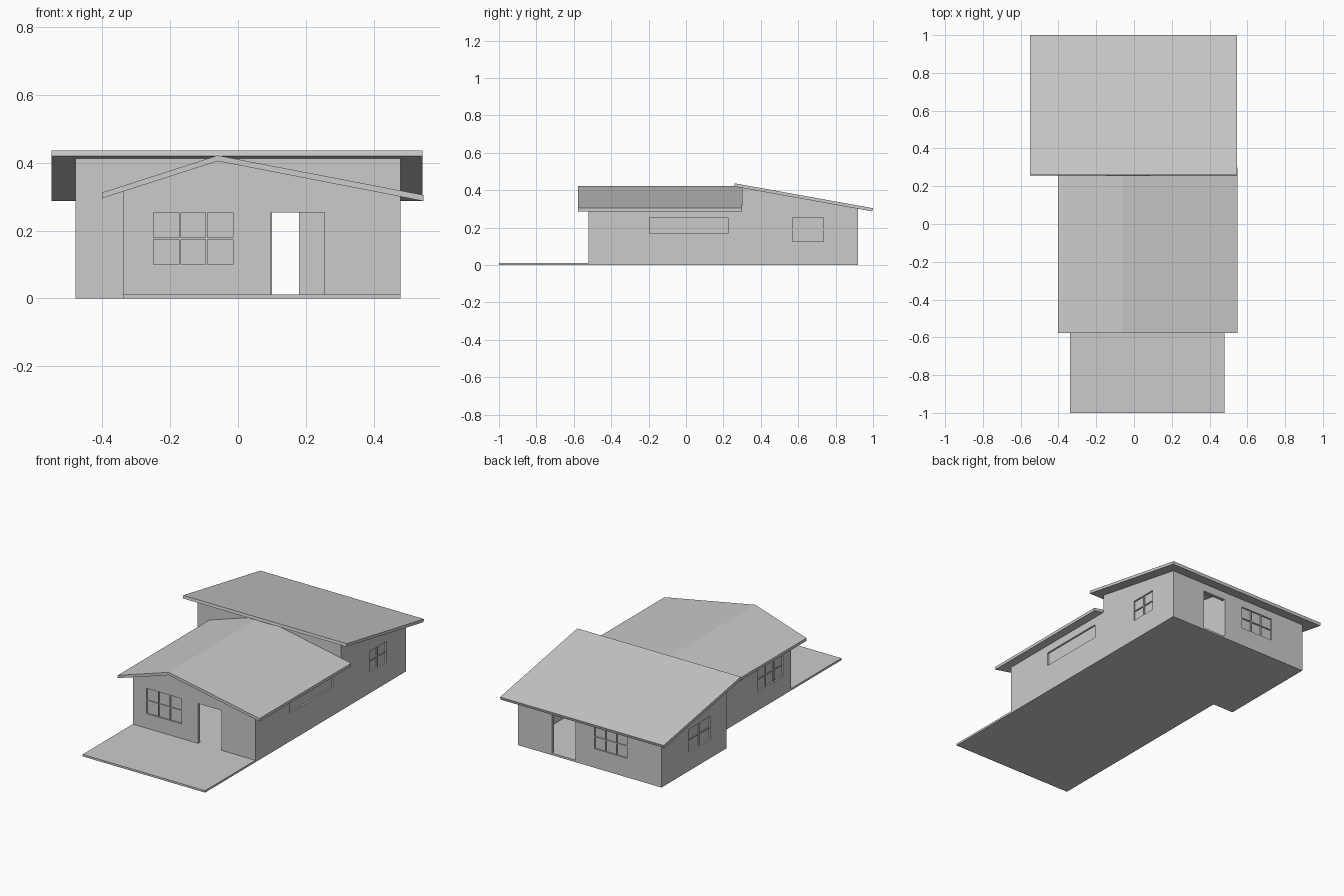
import bpy, bmesh
from mathutils import Vector

if "Cube" in bpy.data.objects:
    bpy.data.objects.remove(bpy.data.objects["Cube"])


def prism(name, profile, axis, a, b):
    """Extrude a 2D profile along x (profile in y,z) or y (profile in x,z)."""
    def put(p, t):
        return (t, p[0], p[1]) if axis == 'x' else (p[0], t, p[1])
    bm = bmesh.new()
    face = bm.faces.new([bm.verts.new(put(p, a)) for p in profile])
    ext = bmesh.ops.extrude_face_region(bm, geom=[face])
    shift = Vector((b - a, 0, 0)) if axis == 'x' else Vector((0, b - a, 0))
    bmesh.ops.translate(bm, vec=shift,
                        verts=[v for v in ext['geom'] if isinstance(v, bmesh.types.BMVert)])
    bmesh.ops.recalc_face_normals(bm, faces=bm.faces)
    mesh = bpy.data.meshes.new(name)
    bm.to_mesh(mesh)
    bm.free()
    ob = bpy.data.objects.new(name, mesh)
    bpy.context.collection.objects.link(ob)
    return ob


def box(name, x, y, z):
    return prism(name, [(x[0], z[0]), (x[1], z[0]), (x[1], z[1]), (x[0], z[1])], 'y', *y)


def cut(target, x, y, z):
    """Subtract a box from a wall shell and remove the cutter."""
    cutter = box("cutter", x, y, z)
    mod = target.modifiers.new("cut", 'BOOLEAN')
    mod.operation, mod.solver, mod.object = 'DIFFERENCE', 'EXACT', cutter
    bpy.context.view_layer.objects.active = target
    bpy.ops.object.modifier_apply(modifier=mod.name)
    bpy.data.objects.remove(cutter)


def window(name, shell, axis, plane, out, u, z, cols=3, rows=2):
    """Opening in the wall whose outer face is at plane, with pane and glazing bars."""
    def span(name_, uu, zz, d0, d1):
        d = sorted((plane - out * d0, plane - out * d1))
        return (name_, d, uu, zz) if axis == 'x' else (name_, uu, d, zz)
    cut(shell, *span("", u, z, -0.02, 0.04)[1:])
    box(*span(name + "_pane", u, z, 0.010, 0.015))
    w = 0.003
    for i in range(1, cols):
        c = u[0] + (u[1] - u[0]) * i / cols
        box(*span(name + "_upright", (c - w, c + w), z, 0.003, 0.011))
    for i in range(1, rows):
        c = z[0] + (z[1] - z[0]) * i / rows
        box(*span(name + "_crossbar", u, (c - w, c + w), 0.004, 0.011))


F, T = 0.012, 0.02      # floor thickness, wall thickness
HEAD = 0.253            # common head height of doors and windows

# Front wing under the gable
front = prism("front_walls", [(-0.34, 0), (0.48, 0), (0.48, 0.302), (-0.06, 0.408), (-0.34, 0.317)],
              'y', -0.52, 0.30)
cut(front, (-0.34 + T, 0.48 - T), (-0.52 + T, 0.35), (F, 1))
cut(front, (0.097, 0.255), (-0.6, -0.45), (F, HEAD))

# Rear wing under the single-slope roof
rear = prism("rear_walls", [(0.30, 0), (0.92, 0), (0.92, 0.304), (0.30, 0.414)], 'x', -0.48, 0.48)
cut(rear, (-0.48 + T, 0.48 - T), (0.30 + T, 0.92 - T), (F, 1))
cut(rear, (0.097, 0.253), (0.88, 1.0), (F, HEAD))
cut(rear, (0.10, 0.18), (0.25, 0.35), (F, HEAD))

# Inner partition beside the passage
prism("passage_partition", [(0.31, F), (0.91, F), (0.91, 0.305), (0.31, 0.411)], 'x', 0.075, 0.095)

# Windows
window("front_window", front, 'y', -0.52, -1, (-0.25, -0.015), (0.10, HEAD))
window("long_high_window", front, 'x', 0.48, 1, (-0.195, 0.225), (0.17, HEAD), 1, 1)
window("front_left_window", front, 'x', -0.34, -1, (-0.44, -0.20), (0.115, HEAD))
window("rear_right_window", rear, 'x', 0.48, 1, (0.57, 0.735), (0.127, HEAD), 2)
window("rear_left_window", rear, 'x', -0.48, -1, (0.45, 0.66), (0.115, HEAD), 2)
window("back_window", rear, 'y', 0.92, 1, (-0.25, -0.03), (0.115, HEAD))

# Porch slab
box("porch_slab", (-0.34, 0.48), (-1.0, -0.52), (0, F))

# Roofs
prism("gable_roof", [(-0.402, 0.295), (-0.06, 0.405), (0.548, 0.287), (0.548, 0.305),
                     (-0.06, 0.422), (-0.402, 0.312)], 'y', -0.577, 0.30)
prism("rear_roof", [(0.257, 0.420), (0.995, 0.287), (1.0, 0.304), (0.260, 0.437)], 'x', -0.55, 0.545)
